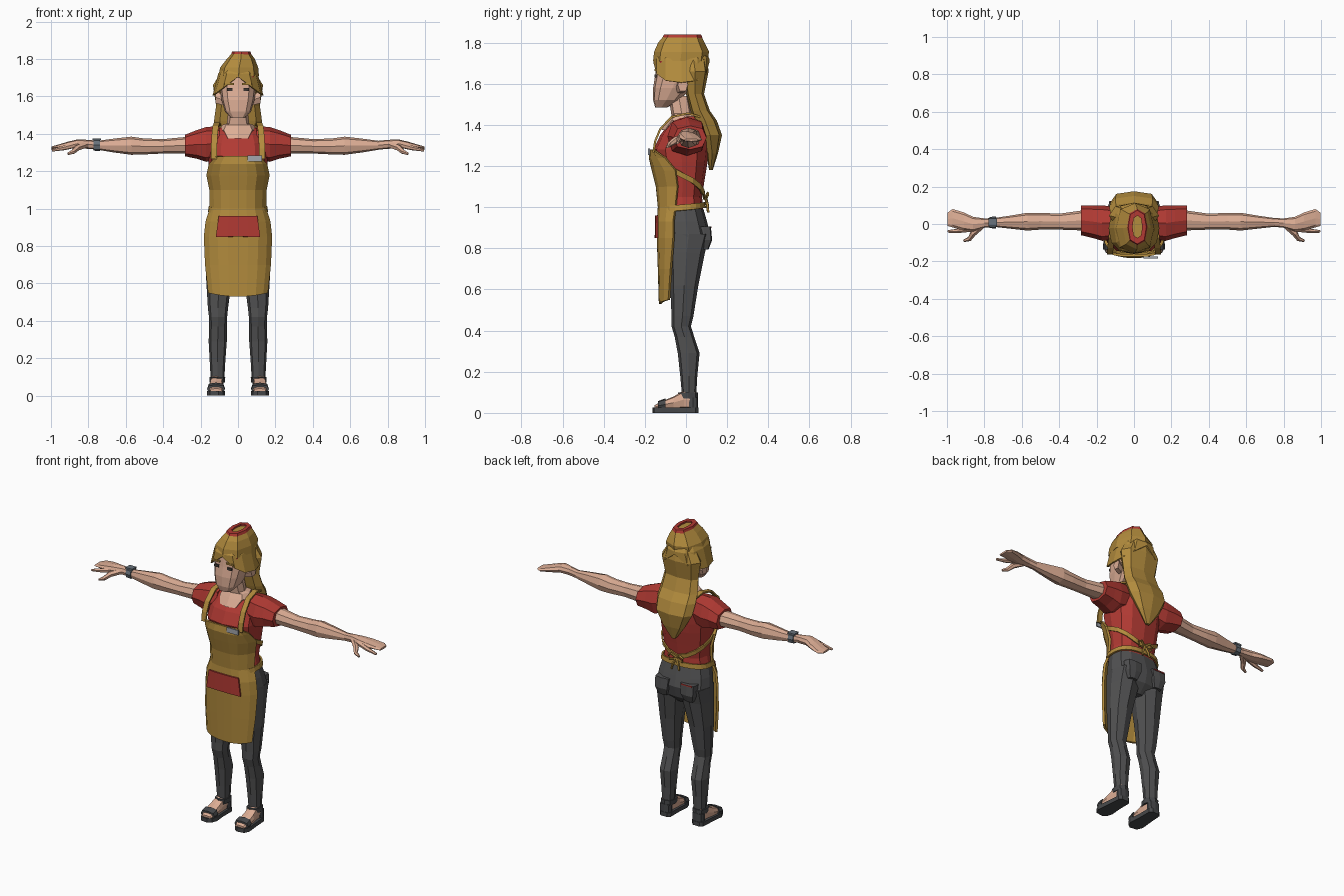
import bpy, bmesh, math
from mathutils import Vector


def mat(name, r, g, b):
    m = bpy.data.materials.new(name)
    m.diffuse_color = (r, g, b, 1)
    return m


SKIN = mat("skin", 0.72, 0.42, 0.30)
GOLD = mat("mustard", 0.45, 0.262, 0.047)
RED = mat("red", 0.44, 0.042, 0.033)
PANTS = mat("charcoal", 0.082, 0.082, 0.084)
DARK = mat("dark_grey", 0.062, 0.064, 0.068)
STEEL = mat("steel", 0.14, 0.17, 0.20)
TAG = mat("light_grey", 0.36, 0.38, 0.42)
EYE = mat("eye_dark", 0.05, 0.04, 0.035)


def make(name, verts, faces, m, mirror=False, thick=0):
    bm = bmesh.new()
    vs = [bm.verts.new(v) for v in verts]
    for f in faces:
        bm.faces.new([vs[i] for i in f])
    bmesh.ops.recalc_face_normals(bm, faces=bm.faces[:])
    me = bpy.data.meshes.new(name)
    bm.to_mesh(me)
    bm.free()
    me.materials.append(m)
    ob = bpy.data.objects.new(name, me)
    bpy.context.collection.objects.link(ob)
    if thick:
        s = ob.modifiers.new("thickness", 'SOLIDIFY')
        s.thickness, s.offset = thick, 0
    if mirror:
        ob.modifiers.new("mirror", 'MIRROR')
    return ob


def skin_rings(name, rings, m, cap=True, **kw):
    n = len(rings[0])
    faces = [(k * n + i, k * n + (i + 1) % n, (k + 1) * n + (i + 1) % n, (k + 1) * n + i)
             for k in range(len(rings) - 1) for i in range(n)]
    if cap:
        faces += [tuple(range(n)), tuple(range((len(rings) - 1) * n, len(rings) * n))]
    return make(name, [p for r in rings for p in r], faces, m, **kw)


def spow(v, p):
    return math.copysign(abs(v) ** p, v) if abs(v) > 1e-6 else 0


def loft(name, axis, rows, m, n=8, p=0.8, bend=None, **kw):
    """Each row: position on axis, then low/high extents on the other two axes."""
    rings = []
    for t, a0, a1, b0, b1 in rows:
        ring = []
        for i in range(n):
            u = 2 * math.pi * i / n
            a = (a0 + a1) / 2 + (a1 - a0) / 2 * spow(math.cos(u), p)
            b = (b0 + b1) / 2 + (b1 - b0) / 2 * spow(math.sin(u), p)
            q = {'x': (t, a, b), 'y': (a, t, b), 'z': (a, b, t)}[axis]
            ring.append(bend(*q) if bend else q)
        rings.append(ring)
    return skin_rings(name, rings, m, **kw)


def sym(rows):
    """Rows of z, half width, front y, back y."""
    return [(z, -w, w, f, b) for z, w, f, b in rows]


def tube(name, pts, m, radii, n=6, **kw):
    pts, rings = [Vector(p) for p in pts], []
    for i, c in enumerate(pts):
        d = (pts[min(i + 1, len(pts) - 1)] - pts[max(i - 1, 0)]).normalized()
        s = d.cross(Vector((0, 0.3, 1))).normalized()
        t = d.cross(s)
        rings.append([c + radii[i] * (s * math.cos(6.28318 * k / n) + t * math.sin(6.28318 * k / n))
                      for k in range(n)])
    return skin_rings(name, rings, m, **kw)


def box(name, x0, x1, y0, y1, z0, z1, m, **kw):
    v = [(x, y, z) for z in (z0, z1) for x, y in ((x0, y0), (x1, y0), (x1, y1), (x0, y1))]
    return skin_rings(name, [v[:4], v[4:]], m, **kw)


def strip(name, edges, m, **kw):
    """Ribbon from pairs of edge points."""
    v = [p for e in edges for p in e]
    return make(name, v, [(2 * i, 2 * i + 1, 2 * i + 3, 2 * i + 2) for i in range(len(edges) - 1)], m, **kw)


# Shirt and sleeves
TORSO = [(.97, .150, -.115, .085), (1.05, .135, -.115, .078), (1.13, .145, -.125, .09),
         (1.22, .155, -.145, .105), (1.28, .16, -.158, .112), (1.35, .155, -.125, .115),
         (1.41, .13, -.08, .095), (1.44, .085, -.05, .07)]
loft("shirt", 'z', sym(TORSO), RED, n=12)
loft("sleeve", 'x', [(.10, -.08, .09, 1.27, 1.44), (.17, -.09, .10, 1.25, 1.437), (.22, -.075, .10, 1.267, 1.42),
                     (.283, -.06, .10, 1.28, 1.395)], RED, mirror=True)

# Arms with hands
loft("arm", 'x', [(.26, -.035, .075, 1.295, 1.385), (.40, -.03, .055, 1.295, 1.372), (.50, -.03, .06, 1.29, 1.375),
                  (.57, -.035, .06, 1.288, 1.385), (.66, -.025, .045, 1.30, 1.375), (.75, -.015, .032, 1.315, 1.363),
                  (.80, -.02, .03, 1.32, 1.368), (.86, -.04, .038, 1.322, 1.37), (.91, -.035, .062, 1.32, 1.358),
                  (.97, -.018, .08, 1.318, 1.34), (.998, -.01, .06, 1.32, 1.332)], SKIN, mirror=True)
tube("thumb", [(.81, -.005, 1.342), (.86, -.05, 1.325), (.88, -.08, 1.305), (.91, -.09, 1.293)], SKIN,
     [.018, .017, .013, .007], mirror=True)
tube("index_finger", [(.86, -.025, 1.343), (.93, -.035, 1.325), (.995, -.04, 1.312)], SKIN,
     [.016, .013, .007], mirror=True)
loft("watch_band", 'x', [(-.772, -.022, .038, 1.31, 1.371), (-.738, -.024, .040, 1.308, 1.371)], STEEL)
box("watch_face", -.778, -.732, -.012, .03, 1.366, 1.376, STEEL)

# Neck, head and ears
loft("neck", 'z', sym([(1.375, .07, -.12, .03), (1.42, .10, -.088, .06), (1.447, .085, -.07, .06),
                       (1.455, .06, -.072, .03), (1.54, .05, -.085, .015)]), SKIN)
loft("head", 'z', sym([(1.485, .038, -.150, -.09), (1.52, .07, -.16, -.03), (1.58, .088, -.16, .03),
                       (1.64, .096, -.15, .07), (1.73, .09, -.14, .08)]), SKIN, n=12, p=.7)
loft("ear", 'x', [(.08, -.05, -.005, 1.55, 1.615), (.12, -.04, .01, 1.56, 1.63)], SKIN, n=6, mirror=True)
box("eye", .03, .06, -.152, -.143, 1.629, 1.644, EYE, mirror=True)
box("eyebrow", .022, .072, -.152, -.143, 1.662, 1.672, GOLD, mirror=True)

# Hair: fringe cap and long back
loft("fringe", 'z', sym([(1.675, .132, -.155, .11), (1.72, .102, -.155, .11), (1.77, .07, -.12, .08)]), GOLD, n=12,
     bend=lambda x, y, z: (x, y, z + .03 - .10 * min(1, abs(x) / .13) if z < 1.7 else z), cap=False, thick=.008)
loft("long_hair", 'z', sym([(1.73, .09, -.03, .10), (1.66, .134, -.02, .11), (1.55, .117, .0, .088),
                            (1.47, .128, .02, .115), (1.42, .132, .035, .15), (1.35, .125, .06, .175),
                            (1.26, .075, .10, .155), (1.18, .015, .112, .13)]), GOLD)

# Folded cap with red rim
loft("cap", 'z', [(1.71, -.105, .112, -.16, .105), (1.755, -.095, .108, -.155, .112), (1.80, -.06, .09, -.135, .09),
                  (1.83, -.033, .068, -.11, .075)], GOLD)
loft("cap_rim", 'z', [(1.822, -.038, .073, -.115, .08), (1.84, -.031, .066, -.107, .073),
                      (1.84, -.008, .044, -.075, .045), (1.825, -.008, .044, -.075, .045)], RED, cap=False)
loft("cap_lining", 'z', [(1.70, -.09, .105, -.155, .09), (1.712, -.098, .108, -.157, .10)], RED)

# Apron
APRON = [(1.28, .115, -.168, -.158), (1.24, .15, -.174, -.10), (1.18, .163, -.16, -.05), (1.10, .147, -.14, -.04),
         (1.0, .145, -.13, -.05), (.93, .168, -.135, -.06), (.85, .177, -.135, -.06), (.70, .171, -.13, -.072),
         (.53, .155, -.125, -.082)]
T = [-1, -.85, -.6, -.3, 0, .3, .6, .85, 1]
av = [(w * t, f + (e - f) * t ** 4, z + (.02 * t * t if z < .6 else 0)) for z, w, f, e in APRON for t in T]
make("apron", av, [(k * 9 + i, k * 9 + i + 1, k * 9 + i + 10, k * 9 + i + 9)
                   for k in range(len(APRON) - 1) for i in range(8)], GOLD, thick=.014)
strip("apron_pocket", [((x, -.146 + 4.5 * abs(x) ** 3, .96), (x * 1.15, -.147 + 4.5 * abs(x) ** 3, .85 - .1 * x * x))
                       for x in (-.103, -.05, 0, .05, .103)], RED, thick=.01)
box("name_tag", .05, .128, -.184, -.175, 1.253, 1.284, TAG)
strip("shoulder_strap", [((x - .016, y, z), (x + .016, y, z)) for x, y, z in
      ((.127, -.158, 1.265), (.128, -.15, 1.32), (.126, -.125, 1.38), (.12, -.07, 1.438), (.112, .01, 1.456),
       (.10, .08, 1.435), (.07, .118, 1.38), (.02, .128, 1.33))], GOLD, mirror=True, thick=.01)


# Apron ties wrapped around the torso surface
def on_torso(deg, z, off=.009):
    for r, s in zip(TORSO, TORSO[1:]):
        if r[0] <= z <= s[0]:
            k = (z - r[0]) / (s[0] - r[0])
            w, f, b = (r[i] + (s[i] - r[i]) * k for i in (1, 2, 3))
    u = math.radians(deg)
    return ((w + off) * spow(math.cos(u), .8), (f + b) / 2 + ((b - f) / 2 + off) * spow(math.sin(u), .8), z)


strip("back_tie", [(on_torso(d, z - .014), on_torso(d, z + .014)) for d, z in
      ((-25, 1.19), (0, 1.155), (20, 1.13), (45, 1.10), (70, 1.07), (90, 1.05))], GOLD, mirror=True, thick=.008)
strip("waistband", [(on_torso(d, .972 + .012 * math.sin(math.radians(d))+.012),
                     on_torso(d, 1.012 + .012 * math.sin(math.radians(d))))
                    for d in range(-90, 91, 15)], GOLD, mirror=True, thick=.01)
tube("bow_loop", [(.0, .094, 1.045), (.03, .106, 1.068), (.05, .104, 1.055), (.045, .10, 1.03), (.0, .094, 1.04)],
     GOLD, [.007] * 5, n=5, mirror=True)
tube("bow_tail", [(.0, .096, 1.045), (.018, .104, 1.01), (.026, .108, .975)], GOLD, [.008, .008, .006], n=5, mirror=True)

# Trousers
loft("hips", 'z', sym([(.99, .148, -.108, .085), (.93, .163, -.105, .102), (.87, .171, -.10, .118),
                       (.80, .168, -.09, .10), (.75, .08, -.05, .05)]), PANTS, n=12)
loft("leg", 'z', [(.87, .003, .171, -.09, .118), (.78, .004, .173, -.085, .092), (.62, .033, .17, -.077, .06),
                  (.47, .053, .161, -.07, .036), (.42, .058, .155, -.07, .024), (.37, .06, .154, -.055, .04),
                  (.29, .06, .157, -.04, .066), (.18, .068, .151, -.028, .055), (.09, .073, .146, -.02, .05)],
     PANTS, mirror=True)
loft("back_pocket", 'z', [(.905, .035, .14, .05, .121), (.84, .042, .138, .05, .127), (.795, .06, .12, .04, .11)],
     PANTS, p=.4, mirror=True)
box("pocket_stitch", -.125, -.05, .115, .1235, .898, .905, RED)

# Feet and sandals
loft("foot", 'y', [(-.152, .085, .148, .02, .038), (-.12, .077, .158, .02, .055), (-.06, .08, .155, .02, .08),
                   (-.01, .08, .147, .02, .11), (.045, .085, .143, .02, .11)], SKIN, p=.6, mirror=True)
OUT = [(.08, -.145), (.105, -.162), (.15, -.155), (.166, -.12), (.158, -.04), (.152, .045), (.135, .06),
       (.09, .06), (.075, .045), (.075, -.04), (.069, -.11)]
skin_rings("sandal_sole", [[(x, y, z) for x, y in OUT] for z in (0, .026)], DARK, mirror=True)
loft("toe_strap", 'y', [(-.135, .07, .165, .012, .058), (-.10, .07, .164, .012, .07)], DARK, p=.6, mirror=True)
loft("ankle_strap", 'z', [(.07, .07, .152, -.04, .058), (.10, .068, .153, -.038, .058)], DARK, mirror=True)
loft("heel_strap", 'z', [(.02, .078, .15, .01, .058), (.075, .076, .15, .01, .058)], DARK, p=.6, mirror=True)
